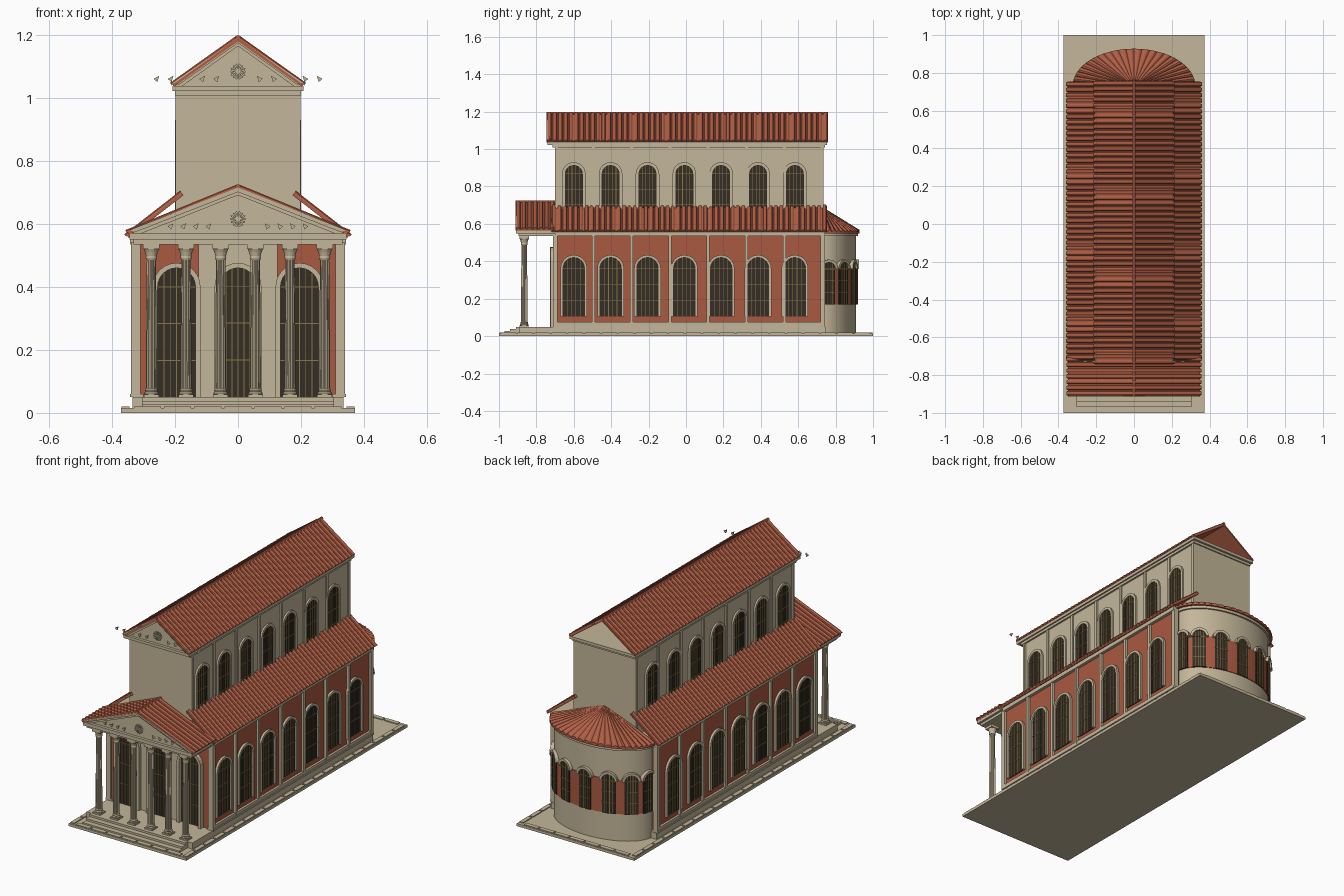
import bpy, bmesh, math
from mathutils import Matrix, Vector

if "Cube" in bpy.data.objects:
    bpy.data.objects.remove(bpy.data.objects["Cube"])

COL = {"cream_stone": (0.55, 0.47, 0.32), "red_plaster": (0.40, 0.10, 0.052),
       "roof_tile": (0.44, 0.115, 0.06), "dark_glass": (0.034, 0.026, 0.018),
       "gold_bars": (0.27, 0.19, 0.06)}
MATS = {}
for n, c in COL.items():
    MATS[n] = bpy.data.materials.new(n)
    MATS[n].diffuse_color = (*c, 1)
CREAM, RED, TILE, DARK, GOLD = COL
parts = {}


def part(name, mat):
    return parts.setdefault(name, (bmesh.new(), mat))[0]


def frame(o, u, n, w=(0, 0, 1)):
    # local x along the surface, y outward, z up
    m = Matrix((u, n, w)).transposed().to_4x4()
    m.translation = Vector(o)
    return m


def prism(bm, M, pts, d0, d1):
    a, b = [[bm.verts.new(M @ Vector((x, d, z))) for x, z in pts] for d in (d0, d1)]
    bm.faces.new(a)
    bm.faces.new(b)
    for i in range(len(pts)):
        j = (i + 1) % len(pts)
        bm.faces.new((a[i], a[j], b[j], b[i]))


def box(bm, x0, x1, y0, y1, z0, z1, M=Matrix()):
    prism(bm, M, [(x0, z0), (x1, z0), (x1, z1), (x0, z1)], y0, y1)


def strip(bm, M, inner, outer, d0, d1):
    # solid band between two open outlines
    rings = [[bm.verts.new(M @ Vector(p)) for p in
              ((i[0], d0, i[1]), (i[0], d1, i[1]), (o[0], d1, o[1]), (o[0], d0, o[1]))]
             for i, o in zip(inner, outer)]
    for a, b in zip(rings, rings[1:]):
        for k in range(4):
            bm.faces.new((a[k], a[(k + 1) % 4], b[(k + 1) % 4], b[k]))
    bm.faces.new(rings[0])
    bm.faces.new(rings[-1])


def arch(r, z0, zs, n=12):
    return [(r, z0)] + [(r * math.cos(math.pi * i / n), zs + r * math.sin(math.pi * i / n))
                        for i in range(n + 1)] + [(-r, z0)]


def window(tag, M, r, z0, ztop, f, depth, rows, cols=4, jamb=True, back=0.0):
    zs = ztop - r
    prism(part(tag + "_glass", DARK), M, arch(r, z0, zs), back, 0.004)
    i, o = arch(r, z0, zs), arch(r + f, z0, zs)
    if not jamb:
        i, o = i[1:-1], o[1:-1]
    strip(part(tag + "_surrounds", CREAM), M, i, o, back, depth)
    g = part(tag + "_bars", GOLD)
    for k in range(cols):
        u = r * (2 * (k + 1) / (cols + 1) - 1)
        box(g, u - .0015, u + .0015, 0, .007, z0, zs + math.sqrt(r * r - u * u), M)
    for k in range(rows):
        z = z0 + (zs - z0) * (k + 1) / rows
        box(g, -r, r, 0, .007, z - .0015, z + .0015, M)


def slope(tag, x0, z0, x1, z1, y0, y1):
    # tiled roof plane running from the eave (x0, z0) up to (x1, z1)
    bm = part(tag, TILE)
    d = Vector((x1 - x0, 0, z1 - z0))
    L = d.length
    d.normalize()
    nrm = Vector((-d.z, 0, d.x))
    if nrm.z < 0:
        nrm = -nrm
    M = frame((x0, 0, z0), (0, 1, 0), d, nrm)
    box(bm, y0, y1, 0, L, -.008, 0, M)
    n = round((y1 - y0) / .029)
    p = (y1 - y0) / n
    for i in range(n):
        c = y0 + p * (i + .5)
        pts = [(c + .0115 * math.cos(math.pi * k / 5), .010 * math.sin(math.pi * k / 5)) for k in range(6)]
        prism(bm, M, pts, -.004, L)


def lathe(bm, cx, cy, prof, n, flute=1.0):
    rings = [[bm.verts.new((cx + r * (flute if i % 2 else 1) * math.cos(2 * math.pi * i / n),
                            cy + r * (flute if i % 2 else 1) * math.sin(2 * math.pi * i / n), z))
              for i in range(n)] for r, z in prof]
    for a, b in zip(rings, rings[1:]):
        for i in range(n):
            bm.faces.new((a[i], a[(i + 1) % n], b[(i + 1) % n], b[i]))
    bm.faces.new(rings[0])
    bm.faces.new(rings[-1])


def pediment(tag, yf, half, z0, za, leaves):
    bm = part(tag, CREAM)
    M = frame((0, yf, 0), (1, 0, 0), (0, -1, 0))
    prism(bm, M, [(-half, z0), (half, z0), (0, za - .004)], -.03, -.018)
    for s in (-1, 1):
        for t, w, d in ((0, .014, 0), (.012, .012, -.009)):
            prism(bm, M, [(s * half, z0 - t + .01), (0, za - t), (0, za - t - w), (s * (half - .02), z0 - t + .004)], -.02, d)
    # rosette and leaf ornaments on the tympanum
    o = part(tag + "_ornament", CREAM)
    zc = z0 + .045
    for k in range(14):
        a = 2 * math.pi * k / 14
        e = Vector((math.cos(a), math.sin(a)))
        q = Vector((-e.y, e.x))
        prism(o, M, [(v.x, zc + v.y) for v in (e * .006, e * .022 + q * .0035, e * .026, e * .022 - q * .0035)], -.02, -.011)
    for s in (-1, 1):
        for x in leaves:
            prism(o, M, [(s * x, z0 + .032), (s * (x + .018), z0 + .022), (s * (x + .006), z0 + .012)], -.02, -.011)


# base slab, paving border, steps and podium
box(part("base_slab", CREAM), -.372, .372, -1, 1, 0, .015)
pave = part("paving_border", CREAM)
for s in (-1, 1):
    for i in range(22):
        y = -.99 + i * .09
        box(pave, s * .345, s * .369, y, y + .08, .015, .02)
    for i in range(7):
        x = -.33 + i * .0955
        box(pave, x, x + .086, s * .972, s * .997, .015, .02)
for i in range(3):
    box(part("front_steps", CREAM), -.305, .305, -.97 + .03 * i, -.86, .015, .027 + .0115 * i)
box(part("podium", CREAM), -.335, .335, -.89, .745, .015, .05)

# lower hall with bands and corner piers
box(part("lower_hall", RED), -.325, .325, -.70, .735, .05, .54)
trim = part("lower_trim", CREAM)
box(trim, -.342, .342, -.70, .742, .535, .558)
EDGES = [-.70 + .2045 * i for i in range(8)]
for s in (-1, 1):
    box(trim, s * .30, s * .342, -.71, .742, .05, .06)
    box(trim, s * .32, s * .338, -.705, .74, .06, .076)
    for i, y in enumerate(EDGES):
        w = .012 if i in (0, 7) else .008
        box(trim, s * .31, s * .339, y - w, y + w, .06, .54)

# clerestory
box(part("upper_hall", CREAM), -.19, .19, -.70, .735, .55, 1.02)
ut = part("upper_trim", CREAM)
box(ut, -.208, .208, -.74, .755, 1.022, 1.038)
box(ut, -.2, .2, -.715, .742, 1.008, 1.022)
for s in (-1, 1):
    for y in EDGES:
        yy = min(max(y, -.692), .727)
        box(ut, s * .18, s * .198, yy - .008, yy + .008, .6, 1.015)

# side windows, both storeys
for s in (-1, 1):
    for i in range(7):
        y = -.60 + .197 * i
        window("lower_window", frame((s * .325, y, 0), (0, 1, 0), (s, 0, 0)), .057, .105, .42, .014, .013, 3)
        window("upper_window", frame((s * .19, y, 0), (0, 1, 0), (s, 0, 0)), .048, .62, .915, .015, .01, 3)

# entrance wall with three tall doors
FM = frame((0, -.70, 0), (1, 0, 0), (0, -1, 0))
box(part("entrance_panel", CREAM), -.125, .125, -.708, -.69, .05, .535)
window("entrance_door", frame((0, -.708, 0), (1, 0, 0), (0, -1, 0)), .058, .05, .46, .016, .018, 3, 5)
for s in (-1, 1):
    window("entrance_door", frame((s * .195, -.70, 0), (1, 0, 0), (0, -1, 0)), .06, .05, .46, .016, .025, 3, 5)

# portico columns
cb, cs = part("column_bases_and_capitals", CREAM), part("column_shafts", CREAM)
for x in (-.275, -.165, -.055, .055, .165, .275):
    y = -.865
    box(cb, x - .024, x + .024, y - .024, y + .024, .05, .058)
    lathe(cb, x, y, [(.022, .058), (.023, .063), (.019, .068), (.021, .072), (.017, .078)], 16)
    lathe(cs, x, y, [(.0175, .076), (.017, .25), (.0145, .49)], 24, .88)
    lathe(cb, x, y, [(.016, .486), (.018, .492), (.017, .498), (.02, .51), (.025, .522)], 16)
    box(cb, x - .026, x + .026, y - .026, y + .026, .52, .535)

# portico entablature, pediment and roof
ent = part("portico_entablature", CREAM)
box(ent, -.332, .332, -.895, -.70, .535, .55)
box(ent, -.345, .345, -.91, -.70, .55, .57)
pediment("portico_pediment", -.912, .345, .57, .715, (.085, .125, .165, .205))
pediment("upper_pediment", -.742, .207, 1.038, 1.188, (.06, .105, .15, .205, .25))
for s in (-1, 1):
    slope("portico_roof", s * .35, .573, 0, .716, -.912, -.70)
    slope("aisle_roof", s * .352, .562, s * .178, .697, -.72, .755)
    slope("main_roof", s * .207, 1.042, 0, 1.189, -.745, .76)
for tag, y0, y1, z in (("portico_roof", -.912, -.70, .718), ("main_roof", -.745, .76, 1.191)):
    pts = [(.009 * math.cos(math.pi * k / 3), z + .008 * math.sin(math.pi * k / 3)) for k in range(6)]
    prism(part(tag, TILE), Matrix(), pts, y0, y1)

# rounded apse at the back
CY, A, B = .73, .30, .18


def half_oval(g, n=40):
    return [((A + g) * math.cos(math.pi * i / n), CY + (B + g) * math.sin(math.pi * i / n)) for i in range(n + 1)]


UP = frame((0, 0, 0), (1, 0, 0), (0, 0, 1), (0, 1, 0))
prism(part("apse_wall", CREAM), UP, half_oval(0), .015, .54)
prism(part("apse_red_band", RED), UP, half_oval(.004), .17, .365)
prism(part("apse_cornice", CREAM), UP, half_oval(.01), .535, .552)
for k in range(7):
    t = math.radians(90 + (k - 3) * 26.7)
    n = Vector((math.cos(t) / A, math.sin(t) / B, 0)).normalized()
    o = Vector((A * math.cos(t), CY + B * math.sin(t), 0)) + n * .003
    window("apse_window", frame(o, (-n.y, n.x, 0), n), .036, .17, .395, .014, .013, 3, 4, False, -.015)

# fan-shaped apse roof with radial tiles
roof = part("apse_roof", TILE)
N = 96
rim, low = [], []
apex = roof.verts.new((0, CY, .69))
for i in range(N + 1):
    t = math.pi * i / N
    lift = (0, .009, .012, .009)[i % 4]
    x, y = .325 * math.cos(t), CY + .198 * math.sin(t)
    rim.append(roof.verts.new((x, y, .556 + lift)))
    low.append(roof.verts.new((x, y, .55)))
for i in range(N):
    roof.faces.new((apex, rim[i], rim[i + 1]))
    roof.faces.new((rim[i], low[i], low[i + 1], rim[i + 1]))
roof.faces.new(low)
roof.faces.new((apex, rim[N], low[N], low[0], rim[0]))

# turn every collected part into an object
for name, (bm, mat) in parts.items():
    bmesh.ops.recalc_face_normals(bm, faces=bm.faces)
    me = bpy.data.meshes.new(name)
    bm.to_mesh(me)
    bm.free()
    me.materials.append(MATS[mat])
    ob = bpy.data.objects.new(name, me)
    bpy.context.collection.objects.link(ob)
    if name in ("column_shafts", "apse_wall"):
        bpy.context.view_layer.objects.active = ob
        ob.select_set(True)
        bpy.ops.object.shade_smooth_by_angle(angle=math.radians(30))
        ob.select_set(False)

for m in bpy.data.materials:
    if m.users and not m.is_grease_pencil:
        m.use_nodes = True
        m.node_tree.nodes["Principled BSDF"].inputs["Base Color"].default_value = m.diffuse_color
